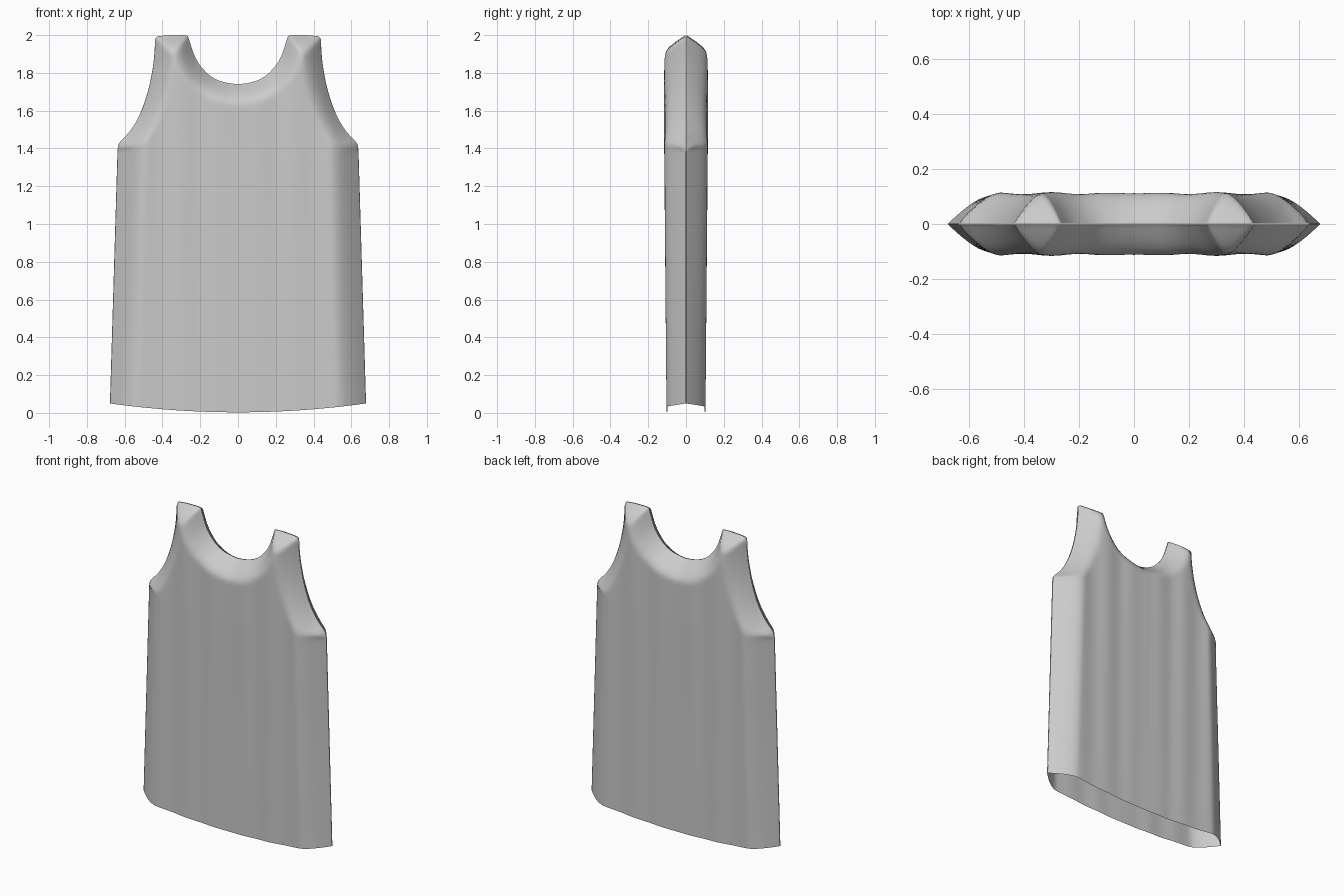
import bpy, bmesh, math
from mathutils import Vector
from mathutils.geometry import intersect_point_line

if "Cube" in bpy.data.objects:
    bpy.data.objects.remove(bpy.data.objects["Cube"])

def spline(pts, n):
    """Smooth Catmull-Rom curve through 2D points, n steps per span."""
    p = [Vector(q) for q in pts]
    p = [2 * p[0] - p[1]] + p + [2 * p[-1] - p[-2]]
    out = []
    for i in range(1, len(p) - 2):
        a, b, c, d = p[i - 1:i + 3]
        for k in range(n):
            t = k / n
            out.append(0.5 * (2 * b + (c - a) * t + (2 * a - 5 * b + 4 * c - d) * t * t
                              + (3 * b - a - 3 * c + d) * t ** 3))
    return out + [p[-2]]

# Half outline in (x, z): neckline, shoulder, armhole, then the side seam
neck = spline([(0, 1.74), (0.06, 1.748), (0.12, 1.768), (0.175, 1.81), (0.225, 1.88), (0.265, 1.995)], 8)
shoulder = spline([(0.265, 1.995), (0.285, 2.0), (0.35, 2.0), (0.42, 1.994), (0.438, 1.982)], 5)
armhole = spline([(0.438, 1.982), (0.448, 1.85), (0.475, 1.71), (0.52, 1.58), (0.57, 1.495),
                  (0.62, 1.44), (0.634, 1.415), (0.638, 1.385)], 7)
top = neck + shoulder[1:] + armhole[1:]
side = [Vector((0.638, 1.385)), Vector((0.678, 0.05))]
HEM_SCALE = 0.678 / 0.638
ROWS = 56

def distance(p, line):
    best = 9.0
    for a, b in zip(line, line[1:]):
        q, t = intersect_point_line(p, a, b)
        q = a if t <= 0 else b if t >= 1 else q
        best = min(best, (Vector(p[:2]) - Vector(q[:2])).length)
    return best

def puff(d, r):
    return math.sin(math.pi / 2 * min(d / r, 1))

def depth(p):
    """Half thickness of the garment, swelling away from every seam."""
    x, z = p
    full = 0.101 + 0.011 * min(z / 1.4, 1)
    fold = 0.004 * math.cos(2 * math.pi * (x - 0.3) / 0.21) * min(x / 0.2, 1) * (0.5 + 0.25 * z)
    f = min(puff(distance(p, top), 0.115), puff(distance(p, side), 0.165))
    return f * (full + fold)

# Depth grid for one quarter, columns running from the top edge to the hem
quarter = []
for t in top:
    bx = t.x * HEM_SCALE
    foot = Vector((bx, 0.003 + 0.047 * (bx / 0.678) ** 2))
    col = []
    for j in range(ROWS + 1):
        p = t.lerp(foot, (j / ROWS) ** 1.5)
        col.append((p.x, depth(p), p.y))
    quarter.append(col)
last = len(top) - 1

bm = bmesh.new()
for sx in (1, -1):
    for sy in (1, -1):
        grid = []
        for i, col in enumerate(quarter):
            # Neck, shoulder and arm edges keep a hairline opening
            grid.append([bm.verts.new((sx * x, sy * (0 if i == last else max(y, 0.002)), z))
                         for x, y, z in col])
        for i in range(last):
            for j in range(ROWS):
                f = [grid[i][j], grid[i][j + 1], grid[i + 1][j + 1], grid[i + 1][j]]
                bm.faces.new(f if sx * sy < 0 else f[::-1])
# Join the quarters along the centre lines and side seams
bmesh.ops.remove_doubles(bm, verts=bm.verts, dist=0.0002)
bmesh.ops.recalc_face_normals(bm, faces=bm.faces)

mesh = bpy.data.meshes.new("tank_top")
bm.to_mesh(mesh)
bm.free()
shirt = bpy.data.objects.new("tank_top", mesh)
bpy.context.collection.objects.link(shirt)
bpy.context.view_layer.objects.active = shirt
shirt.select_set(True)
bpy.ops.object.shade_smooth_by_angle(angle=math.radians(50))
